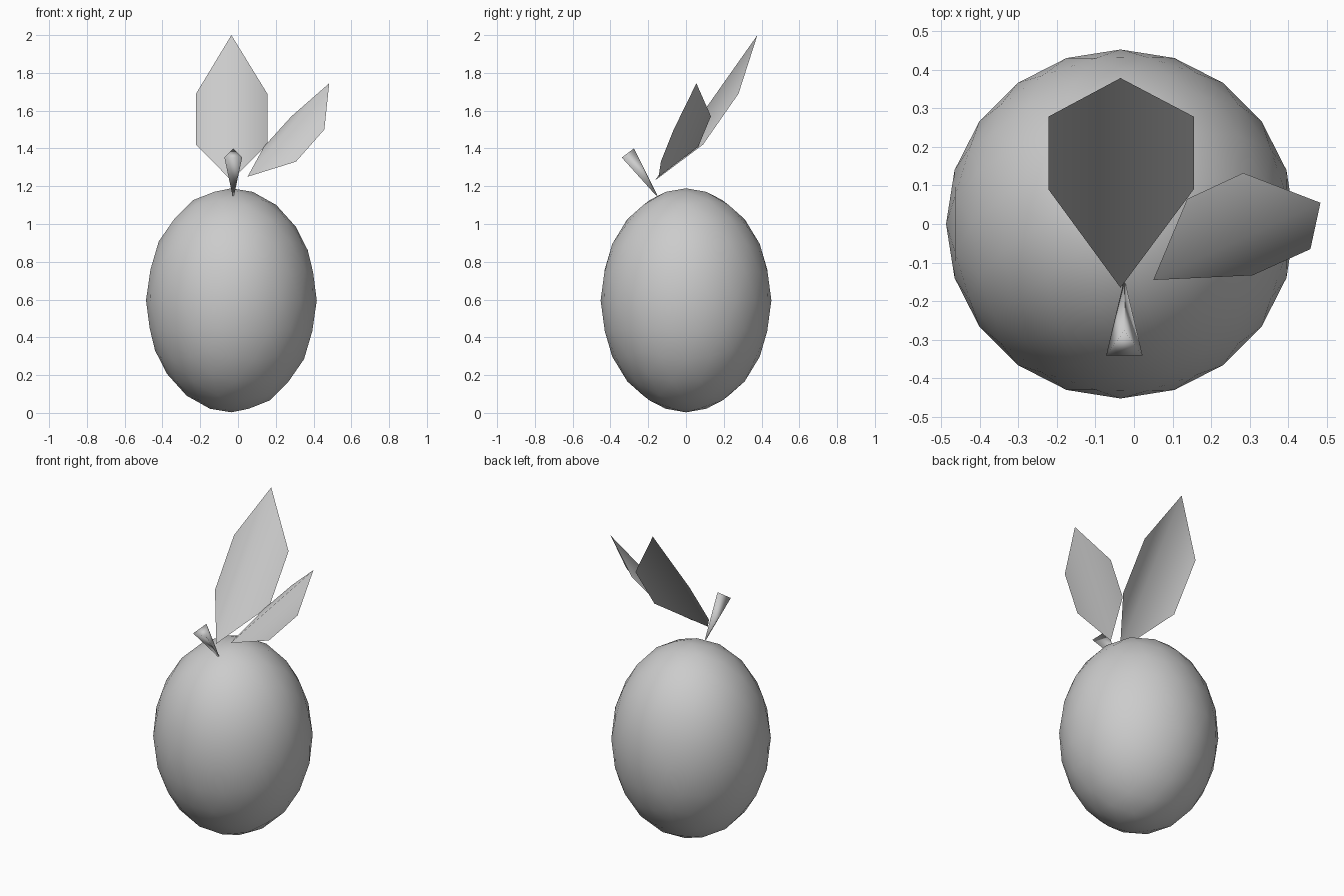
import bpy, bmesh
from mathutils import Vector

if "Cube" in bpy.data.objects:
    bpy.data.objects.remove(bpy.data.objects["Cube"])


def make_object(name, verts, faces):
    mesh = bpy.data.meshes.new(name)
    mesh.from_pydata(verts, [], faces)
    obj = bpy.data.objects.new(name, mesh)
    bpy.context.collection.objects.link(obj)
    return obj


def leaf(name, outline):
    # outline: base, two points on one side, tip, two points on the other side
    obj = make_object(name, outline, [(0, 1, 2, 3), (0, 3, 4, 5)])
    obj.data.shade_smooth()
    return obj


# Fruit body: stretched low-poly icosphere
bpy.ops.mesh.primitive_ico_sphere_add(subdivisions=3, radius=1)
fruit = bpy.context.object
fruit.name = "fruit_body"
for v in fruit.data.vertices:
    v.co = Vector((v.co.x * 0.452 - 0.035, v.co.y * 0.452, v.co.z * 0.593 + 0.596))
fruit.data.shade_smooth()

# Stem: three-sided cone, thin end in the fruit, leaning forward
foot = Vector((-0.025, -0.155, 1.15))
top = [Vector(p) for p in ((-0.072, -0.34, 1.352), (0.022, -0.34, 1.352), (-0.025, -0.276, 1.40))]
centre = sum(top, Vector()) / 3
bottom = [foot + (p - centre) * 0.08 for p in top]
stem = make_object("stem", bottom + top,
                   [(2, 1, 0), (3, 4, 5)] + [(i, (i + 1) % 3, (i + 1) % 3 + 3, i + 3) for i in range(3)])
stem.data.shade_smooth()

# Leaves: single sheets folded along the midrib
leaf("large_leaf", [(-0.035, -0.165, 1.23), (0.155, 0.09, 1.42), (0.155, 0.278, 1.69),
                    (-0.035, 0.378, 2.0), (-0.222, 0.278, 1.69), (-0.222, 0.09, 1.42)])
leaf("small_leaf", [(0.05, -0.145, 1.25), (0.307, -0.133, 1.33), (0.457, -0.065, 1.50),
                    (0.483, 0.055, 1.745), (0.283, 0.132, 1.57), (0.138, 0.065, 1.41)])
